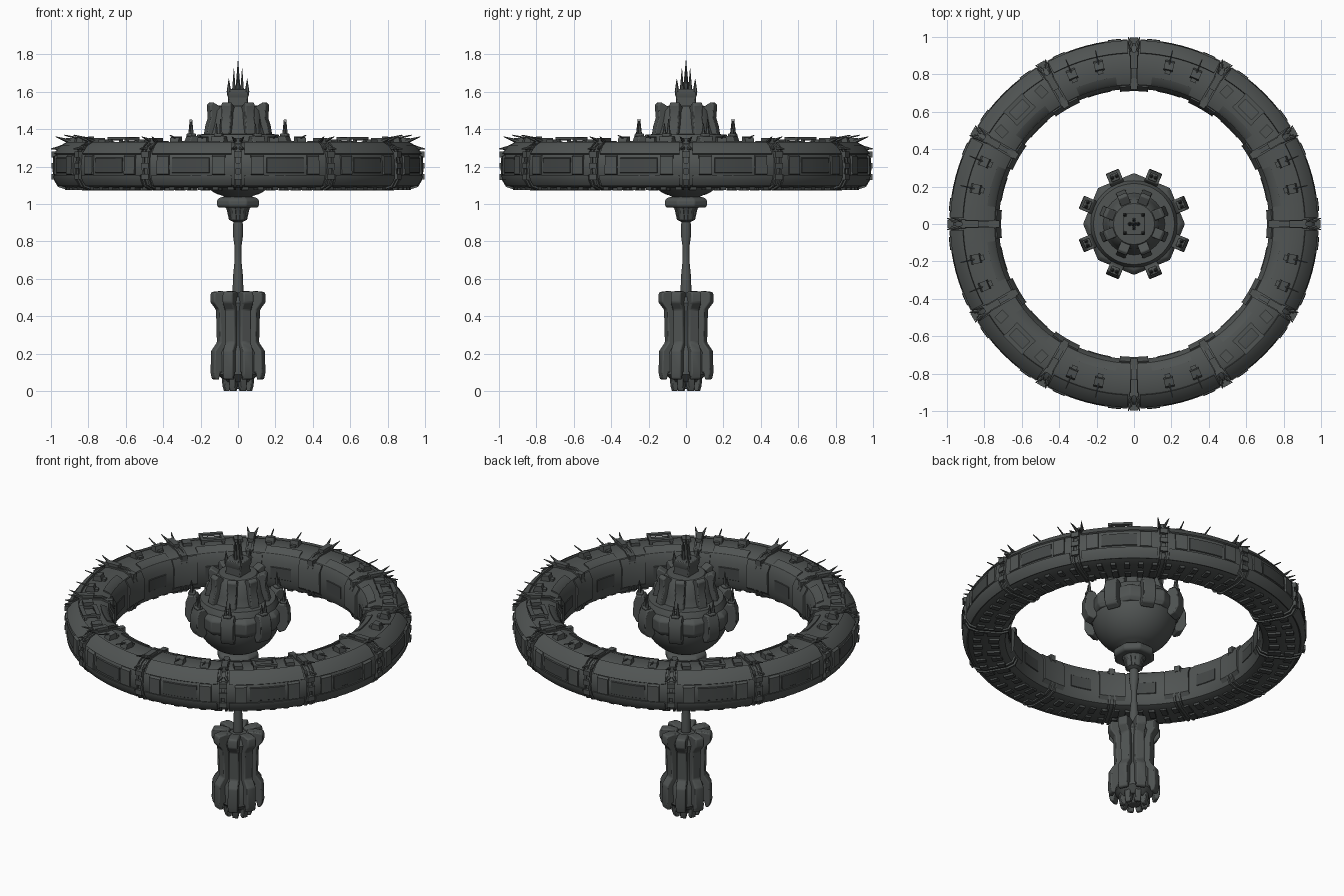
import bpy, bmesh, math
from mathutils import Vector, Matrix

def material(name, c):
    m = bpy.data.materials.new(name)
    m.diffuse_color = (*c, 1)
    return m

HULL = material("hull grey", (0.080, 0.088, 0.086))
DARK = material("dark panel grey", (0.058, 0.064, 0.063))

def polar(r, a, z, t=0.0):
    """Point at radius r, angle a (degrees), height z, shifted t along the tangent."""
    c, s = math.cos(math.radians(a)), math.sin(math.radians(a))
    return Vector((r * c - t * s, r * s + t * c, z))

def skin(bm, loops, closed_profile, wrap):
    rows = [[bm.verts.new(p) for p in loop] for loop in loops]
    n, k = len(rows[0]), len(rows)
    for i in range(k if wrap else k - 1):
        a, b = rows[i], rows[(i + 1) % k]
        for j in range(n if closed_profile else n - 1):
            bm.faces.new((a[j], b[j], b[(j + 1) % n], a[(j + 1) % n]))
    if not wrap:
        bm.faces.new(rows[0])
        bm.faces.new(rows[-1][::-1])

def lathe(bm, prof, segs, closed=False, offset=0.0):
    skin(bm, [[polar(r, offset + 360 * i / segs, z) for r, z in prof] for i in range(segs)], closed, True)

def arc(bm, prof, a0, a1, n=6):
    skin(bm, [[polar(r, a0 + (a1 - a0) * i / n, z) for r, z in prof] for i in range(n + 1)], True, False)

def fin(bm, prof, a, w, t=0.0):
    skin(bm, [[polar(r, a, z, t + s * w / 2) for r, z in prof] for s in (-1, 1)], True, False)

def block(bm, r0, r1, z0, z1, a, w, t=0.0):
    fin(bm, [(r0, z0), (r1, z0), (r1, z1), (r0, z1)], a, w, t)

def rod(bm, p, q, r0, r1, sides=6):
    d = q - p
    m = Matrix.Translation((p + q) / 2) @ d.to_track_quat('Z', 'Y').to_matrix().to_4x4()
    bmesh.ops.create_cone(bm, cap_ends=True, segments=sides, radius1=r0, radius2=r1,
                          depth=d.length, matrix=m)

def part(name, build, mat=HULL, angle=35, bevel=0.0):
    bm = bmesh.new()
    build(bm)
    bmesh.ops.remove_doubles(bm, verts=bm.verts, dist=1e-5)
    bmesh.ops.recalc_face_normals(bm, faces=bm.faces)
    me = bpy.data.meshes.new(name)
    bm.to_mesh(me)
    bm.free()
    me.materials.append(mat)
    ob = bpy.data.objects.new(name, me)
    bpy.context.collection.objects.link(ob)
    bpy.ops.object.select_all(action='DESELECT')
    ob.select_set(True)
    bpy.context.view_layer.objects.active = ob
    bpy.ops.object.shade_smooth_by_angle(angle=math.radians(angle))
    if bevel:
        b = ob.modifiers.new("bevel", 'BEVEL')
        b.width, b.limit_method, b.segments = bevel, 'ANGLE', 2

EIGHT = [22.5 + 45 * i for i in range(8)]
TWELVE = [30 * i for i in range(12)]

# --- Habitat ring ---
RING = [(0.74, 1.10), (0.722, 1.14), (0.722, 1.27), (0.745, 1.31), (0.79, 1.328), (0.90, 1.325),
        (0.945, 1.305), (0.975, 1.265), (0.982, 1.20), (0.978, 1.14), (0.955, 1.10), (0.91, 1.085), (0.78, 1.085)]
part("ring_hull", lambda bm: lathe(bm, RING, 96, True))

def ring_plates(bm):
    for a in TWELVE:
        # upper shoulder, lower skirt and inner wall plates
        arc(bm, [(0.91, 1.31), (0.915, 1.332), (0.95, 1.312), (0.982, 1.27), (0.97, 1.262)], a + 2, a + 28, 8)
        arc(bm, [(0.975, 1.155), (0.987, 1.155), (0.984, 1.13), (0.96, 1.096), (0.94, 1.105)], a + 2, a + 28, 8)
        arc(bm, [(0.73, 1.12), (0.712, 1.14), (0.71, 1.265), (0.735, 1.31), (0.75, 1.30)], a - 6, a + 6, 4)
        arc(bm, [(0.74, 1.30), (0.755, 1.322), (0.79, 1.336), (0.79, 1.31)], a + 7, a + 23, 5)
        for b in (4, 22):
            arc(bm, [(0.97, 1.15), (0.992, 1.16), (0.99, 1.255), (0.965, 1.268)], a + b, a + b + 4, 2)
part("ring_plates", ring_plates)

def ring_panels(bm):
    for i, a in enumerate(TWELVE):
        arc(bm, [(0.977, 1.165), (0.985, 1.17), (0.984, 1.245), (0.972, 1.25)], a + 9, a + 21, 4)
        arc(bm, [(0.725, 1.16), (0.718, 1.165), (0.718, 1.235), (0.725, 1.24)], a + 10, a + 20, 4)
part("ring_window_panels", ring_panels, DARK)

# Machinery under the ring
def underside(bm):
    for i in range(72):
        a = i * 5 + 2.5
        block(bm, 0.775, 0.82 + 0.015 * (i % 3), 1.072 + 0.004 * (i % 2), 1.10, a, 0.035)
        block(bm, 0.88 - 0.01 * (i % 2), 0.925, 1.074, 1.10, a, 0.03)
part("ring_underside_machinery", underside, DARK)

# Clamps around the ring with forked horns
CENTRE = Vector((0.852, 1.205))
BAND = [tuple(CENTRE + (Vector(p) - CENTRE) * 1.075) for p in RING]
def clamps(bm):
    for a in TWELVE:
        for s in (-1, 1):
            fin(bm, BAND, a, 0.012, s * 0.016)
            rod(bm, polar(0.90, a, 1.335, s * 0.012), polar(0.975, a, 1.36, s * 0.032), 0.012, 0.002)
            rod(bm, polar(0.95, a, 1.30, s * 0.014), polar(0.998, a, 1.295, s * 0.03), 0.012, 0.003)
        for z in (1.13, 1.19, 1.25):
            block(bm, 0.96, 0.997, z, z + 0.03, a, 0.045)
        block(bm, 0.83, 0.92, 1.32, 1.352, a, 0.035)
        block(bm, 0.72, 0.78, 1.29, 1.325, a, 0.035)
part("ring_clamps", clamps)

# Turrets in the sectors beside the main axes
def turrets(bm):
    for q in range(4):
        for d in (-22.5, -12.5, 12.5, 22.5):
            a = 90 * q + d
            fin(bm, [(0.835, 1.32), (0.895, 1.32), (0.885, 1.355), (0.845, 1.362)], a, 0.05)
            block(bm, 0.82, 0.84, 1.32, 1.34, a, 0.03)
            rod(bm, polar(0.865, a, 1.35), polar(0.95, a, 1.368), 0.006, 0.003)
part("ring_turrets", turrets)

# Docking gantries in the diagonal sectors
def gantries(bm):
    for q in range(4):
        a = 45 + 90 * q
        for r in (0.825, 0.905):
            block(bm, r - 0.012, r + 0.012, 1.345, 1.358, a, 0.14)
        for t in (-0.06, 0.06):
            block(bm, 0.82, 0.91, 1.34, 1.356, a, 0.018, t)
            for r in (0.825, 0.9):
                block(bm, r - 0.008, r + 0.008, 1.31, 1.35, a, 0.016, t)
        for t in (-0.15, 0.15):
            block(bm, 0.82, 0.88, 1.32, 1.345, a, 0.05, t)
part("ring_gantries", gantries)

# --- Central core ---
bowl = [(0, 1.38)] + [(0.245 * math.cos(math.radians(t)), 1.262 + 0.235 * math.sin(math.radians(t)))
                      for t in range(28, -66, -6)] + [(0.085, 1.045), (0.06, 1.03), (0, 1.03)]
part("core_bowl", lambda bm: lathe(bm, bowl, 48))
DECK = [(0.20, 1.24), (0.255, 1.225), (0.272, 1.25), (0.272, 1.315), (0.25, 1.335), (0.20, 1.345)]
part("core_deck", lambda bm: lathe(bm, DECK, 8, True), bevel=0.006)

def pods(bm):
    for a in EIGHT:
        fin(bm, [(0.225, 1.22), (0.25, 1.185), (0.285, 1.20), (0.305, 1.24),
                 (0.302, 1.32), (0.285, 1.365), (0.245, 1.365), (0.225, 1.33)], a, 0.075)
        block(bm, 0.25, 0.29, 1.36, 1.378, a, 0.045)
part("core_pods", pods, bevel=0.006)

def pod_spires(bm):
    for a in EIGHT:
        for t, h in ((-0.012, 1.43), (0.012, 1.455)):
            rod(bm, polar(0.272, a, 1.36, t), polar(0.272, a, h, t), 0.013, 0.002)
part("pod_spires", pod_spires)

# --- Tower ---
DRUM = [(0, 1.53), (0.11, 1.525), (0.135, 1.50), (0.15, 1.42), (0.17, 1.36), (0.19, 1.33), (0, 1.33)]
part("tower_drum", lambda bm: lathe(bm, DRUM, 24))
def buttresses(bm):
    for a in EIGHT:
        fin(bm, [(0.10, 1.34), (0.195, 1.34), (0.18, 1.42), (0.166, 1.46), (0.172, 1.53), (0.155, 1.545), (0.11, 1.52)], a, 0.055)
part("tower_buttresses", buttresses, bevel=0.006)
def keep(bm):
    for a in range(0, 360, 90):
        fin(bm, [(0, 1.51), (0.055, 1.51), (0.048, 1.56), (0.06, 1.585), (0.058, 1.615), (0, 1.615)], a, 0.105)
part("tower_keep", keep, bevel=0.004)
def spires(bm):
    rod(bm, Vector((0, 0, 1.61)), Vector((0, 0, 1.77)), 0.016, 0.001)
    for a in range(0, 360, 90):
        rod(bm, polar(0.022, a, 1.61), polar(0.022, a, 1.725), 0.011, 0.001)
        rod(bm, polar(0.068, a + 45, 1.60), polar(0.07, a + 45, 1.67), 0.013, 0.001)
part("tower_spires", spires)

# --- Neck and shaft ---
NECK = [(0, 1.07), (0.10, 1.06), (0.065, 1.03), (0.07, 0.985), (0.055, 0.965), (0.045, 0.915), (0.025, 0.905),
        (0.028, 0.84), (0.018, 0.77), (0.018, 0.70), (0.026, 0.62), (0.03, 0.52), (0, 0.52)]
part("neck_shaft", lambda bm: lathe(bm, NECK, 16))
COLLAR = [(0.04, 0.985), (0.11, 0.98), (0.122, 0.992), (0.122, 1.02), (0.105, 1.035), (0.04, 1.045)]
part("neck_collar", lambda bm: lathe(bm, COLLAR, 8, True, 22.5), bevel=0.006)
part("collar_braces", lambda bm: [fin(bm, [(0.02, 0.915), (0.048, 0.915), (0.065, 0.985), (0.02, 0.985)], a, 0.02)
                                  for a in EIGHT])

# --- Lower module ---
BODY = [(0, 0.515), (0.09, 0.505), (0.105, 0.47), (0.09, 0.42), (0.088, 0.25), (0.112, 0.21), (0.11, 0.09), (0.07, 0.05), (0, 0.05)]
part("lower_body", lambda bm: lathe(bm, BODY, 16))
FIN = [(0.05, 0.525), (0.10, 0.535), (0.145, 0.53), (0.15, 0.515), (0.15, 0.475), (0.118, 0.435), (0.113, 0.26),
       (0.146, 0.215), (0.15, 0.10), (0.142, 0.065), (0.12, 0.06), (0.112, 0.10), (0.05, 0.10)]
part("lower_fins", lambda bm: [fin(bm, FIN, a, 0.058) for a in EIGHT], bevel=0.007)
def thrusters(bm):
    rod(bm, Vector((0, 0, 0.012)), Vector((0, 0, 0.09)), 0.035, 0.05, 12)
    for a in EIGHT:
        fin(bm, [(0.04, 0.10), (0.09, 0.10), (0.085, 0.03), (0.076, 0.0), (0.055, 0.0), (0.045, 0.03)], a, 0.034)
part("lower_thrusters", thrusters, bevel=0.004)
